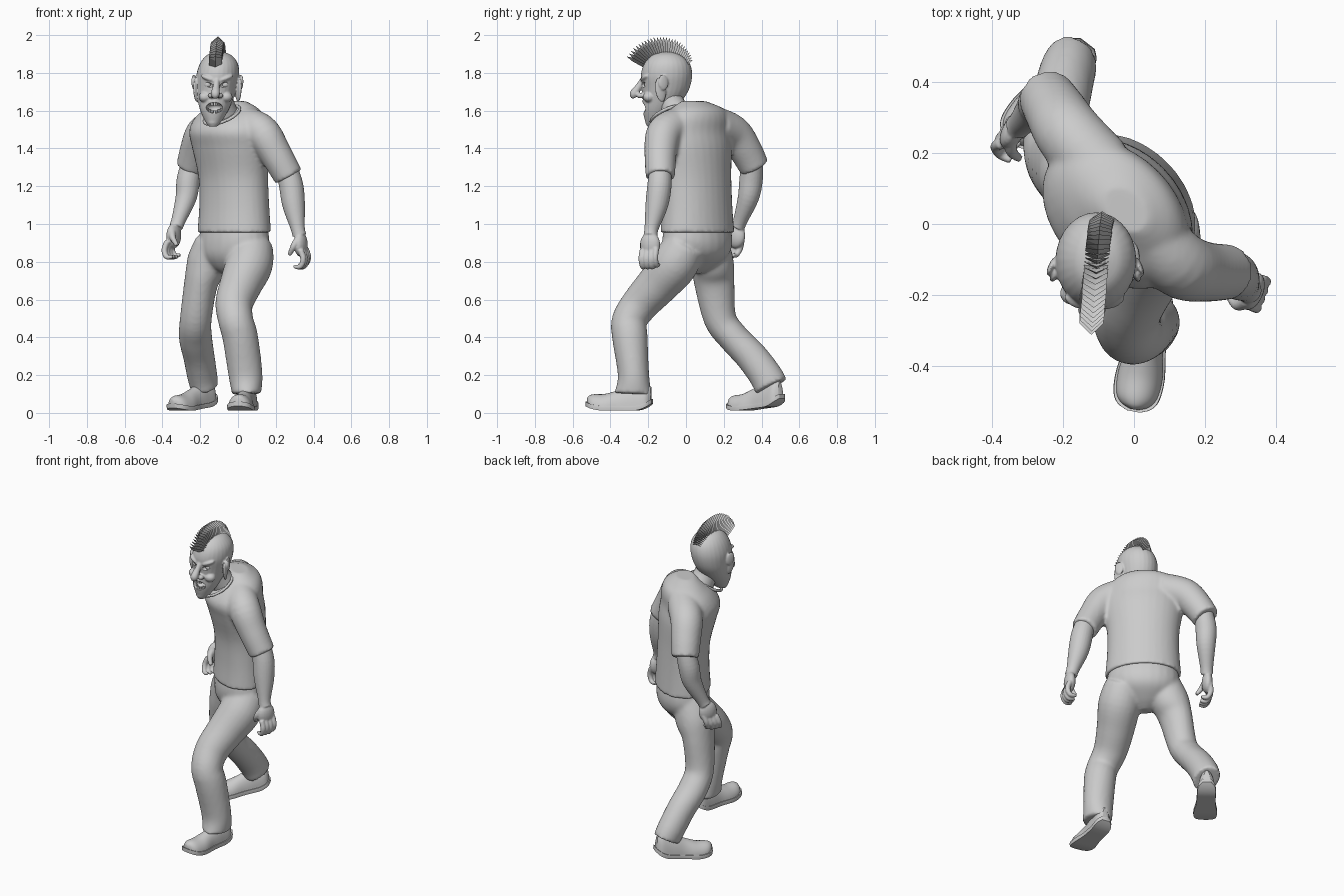
import bpy, bmesh, math
from mathutils import Vector as V, Matrix as M, Euler

if "Cube" in bpy.data.objects:
    bpy.data.objects.remove(bpy.data.objects["Cube"])

YAW = -math.pi / 4          # torso is twisted towards -x


def loft(bm, rings, yaw=None, n=24, steps=5):
    """Closed skin through elliptic rings (x,y,z,a,b); yaw set = horizontal rings."""
    R = [r if len(r) == 5 else (*r, r[3]) for r in rings]
    P = [R[0]] + R + [R[-1]]
    pts = []
    for i in range(1, len(P) - 2):
        for s in range(steps):
            t = s / steps
            pts.append([0.5 * (2 * b + (c - a) * t + (2 * a - 5 * b + 4 * c - d) * t * t
                               + (3 * b - a - 3 * c + d) * t ** 3)
                        for a, b, c, d in zip(P[i - 1], P[i], P[i + 1], P[i + 2])])
    pts.append(list(R[-1]))
    loops = []
    for i, p in enumerate(pts):
        if yaw is None:
            t = (V(pts[min(i + 1, len(pts) - 1)][:3]) - V(pts[max(i - 1, 0)][:3])).normalized()
            v = t.cross(V((1, 0, 0))).normalized()
            u = v.cross(t)
        else:
            u = V((math.cos(yaw), math.sin(yaw), 0))
            v = V((-u.y, u.x, 0))
        loops.append([bm.verts.new(V(p[:3]) + u * p[3] * math.cos(k * math.tau / n)
                                   + v * p[4] * math.sin(k * math.tau / n)) for k in range(n)])
    for A, B in zip(loops, loops[1:]):
        for k in range(n):
            bm.faces.new((A[k], A[(k + 1) % n], B[(k + 1) % n], B[k]))
    bm.faces.new(loops[0][::-1])
    bm.faces.new(loops[-1])


def ball(bm, c, r, rot=(0, 0, 0)):
    bmesh.ops.create_uvsphere(bm, u_segments=20, v_segments=12, radius=1,
                              matrix=M.LocRotScale(V(c), Euler(rot), V(r)))


def finish(bm, name, voxel=0, smooth=0, flat=False):
    bmesh.ops.recalc_face_normals(bm, faces=bm.faces)
    me = bpy.data.meshes.new(name)
    bm.to_mesh(me)
    bm.free()
    ob = bpy.data.objects.new(name, me)
    bpy.context.collection.objects.link(ob)
    if voxel:
        m = ob.modifiers.new("fuse", 'REMESH')
        m.mode, m.voxel_size, m.use_smooth_shade = 'VOXEL', voxel, True
    if smooth:
        m = ob.modifiers.new("soften", 'SMOOTH')
        m.factor, m.iterations = 0.5, smooth
    if not flat:
        bpy.context.view_layer.objects.active = ob
        ob.select_set(True)
        bpy.ops.object.shade_smooth_by_angle(angle=math.radians(45))
        ob.select_set(False)
    return ob


# trousers: pelvis and two striding legs
bm = bmesh.new()
loft(bm, [(-.02, .06, .985, .203, .145), (-.02, .06, .9, .213, .155), (-.03, .06, .83, .18, .14),
          (-.045, .05, .77, .1, .085), (-.05, .04, .735, .03, .03)], YAW)
loft(bm, [(.075, .0, .89, .11), (.06, -.06, .79, .125), (.015, -.15, .68, .112), (-.02, -.24, .58, .1),
          (-.012, -.3, .49, .093), (.012, -.297, .4, .094), (.04, -.278, .2, .09, .083),
          (.045, -.28, .1, .077, .1)])
loft(bm, [(-.12, .12, .89, .11), (-.16, .14, .79, .113), (-.195, .15, .69, .09, .107),
          (-.223, .18, .5, .084, .087), (-.225, .25, .4, .088, .082), (-.207, .345, .3, .083, .085),
          (-.19, .42, .2, .08, .088), (-.178, .452, .14, .075, .09)])
finish(bm, "trousers", .011, 5)

# shirt: torso and sleeves
bm = bmesh.new()
loft(bm, [(-.02, .06, .955, .224, .162), (-.02, .06, 1.1, .213, .153), (-.025, .055, 1.25, .213, .152),
          (-.038, .038, 1.4, .235, .168), (-.05, .025, 1.49, .24, .172), (-.042, .045, 1.56, .22, .15),
          (-.03, .06, 1.61, .165, .11), (-.022, .04, 1.65, .075, .055)], YAW, 32)
loft(bm, [(.05, -.04, 1.53, .09), (.13, -.115, 1.48, .095), (.2, -.135, 1.37, .085), (.268, -.135, 1.25, .078)])
loft(bm, [(-.1, .16, 1.52, .1), (-.18, .25, 1.48, .096), (-.22, .315, 1.39, .088), (-.248, .362, 1.3, .08)])
finish(bm, "shirt", .011, 5)

# collar band
bm = bmesh.new()
q = V((-.35, -.36, .87)).to_track_quat('Z', 'Y')
ring = []
for k in range(33):
    p = V((-.085, -.09, 1.577)) + q @ V((.1 * math.cos(k * math.tau / 32), .1 * math.sin(k * math.tau / 32), 0))
    ring.append(p)
for p, r in zip(ring, ring[1:]):
    bmesh.ops.create_cone(bm, segments=8, radius1=.01, radius2=.01, depth=(r - p).length * 1.15,
                          matrix=M.Translation((p + r) / 2) @ (r - p).to_track_quat('Z', 'Y').to_matrix().to_4x4())
finish(bm, "collar", .006, 3)

# bare arms with curled hands
for name, arm, down, x0 in (
        ("left_arm", [(.25, -.135, 1.32, .055), (.28, -.14, 1.21, .064), (.295, -.155, 1.1, .06),
                      (.316, -.182, .98, .038), (.325, -.187, .94, .037)], V((.17, -.06, -1)), 1),
        ("right_arm", [(-.235, .35, 1.35, .055), (-.262, .345, 1.24, .062), (-.275, .33, 1.14, .056),
                       (-.315, .288, 1.02, .038), (-.328, .275, .985, .037)], V((-.25, -.25, -1)), -1)):
    bm = bmesh.new()
    loft(bm, arm)
    w, d = V(arm[-1][:3]), down.normalized()
    curl = V((-.93, .36, 0)) if x0 > 0 else V((.85, -.5, 0))
    side = V((.36, .93, 0)) if x0 > 0 else V((.5, .85, 0))
    ball(bm, w + d * .05, (.032, .056, .066), (0, 0, math.atan2(side.y, side.x) - math.pi / 2))
    for i in range(4):
        k = w + d * (.08 if i < 3 else .07) + side * (i - 1.5) * .026 - curl * .008
        path = [k, k + d * .048 - curl * .006, k + d * .088 + curl * .018, k + d * .088 + curl * .055]
        loft(bm, [(*p, r) for p, r in zip(path, (.016, .016, .014, .01))], n=10)
    k = w + d * .02 - side * .03
    path = [k, k + d * .04 - side * .02 + curl * .025, k + d * .085 - side * .012 + curl * .06]
    loft(bm, [(*p, r) for p, r in zip(path, (.02, .017, .011))], n=10)
    finish(bm, name, .005, 3)

# shoes: upper and sole share one outline
for name, loc, rot in (("left", (.063, -.185, .012), (0, 0, -.184)), ("right", (-.132, .508, .04), (.11, 0, -.66))):
    for part, grow, lo, hi in (("shoe", 0, .015, 1), ("sole", .006, 0, .024)):
        bm = bmesh.new()
        outline = [(0, .02, .09), (.03, .046, .125), (.1, .05, .13), (.17, .052, .105), (.24, .064, .085),
                   (.3, .06, .075), (.33, .042, .06), (.344, .012, .04)]
        loft(bm, [(0, -y - (grow if y > .2 else -grow), .015, a + grow, .3 if grow else h - .01)
                  for y, a, h in outline], n=28)
        for v in bm.verts:
            v.co.z = min(max(v.co.z, lo), hi) + 2 * max(0, -v.co.y - .24) ** 2 + 4 * max(0, v.co.y + .09) ** 2
        bm.transform(M.LocRotScale(V(loc), Euler(rot), V((1, 1, 1))))
        finish(bm, name + "_" + part)

# neck
bm = bmesh.new()
loft(bm, [(-.065, -.03, 1.55, .085), (-.088, -.075, 1.63, .07), (-.105, -.1, 1.72, .07)])
finish(bm, "neck")

# head with brow, cheeks, nose and lips fused in
bm = bmesh.new()
loft(bm, [(-.132, -.185, 1.515, .02), (-.13, -.17, 1.54, .042, .045), (-.126, -.147, 1.6, .074, .082),
          (-.12, -.122, 1.66, .094, .107), (-.114, -.107, 1.72, .106, .126), (-.107, -.103, 1.79, .113, .136),
          (-.101, -.1, 1.85, .1, .12), (-.1, -.1, 1.893, .066, .08), (-.1, -.1, 1.912, .02, .025)], 0, 28)
loft(bm, [(-.112, -.228, 1.765, .014), (-.116, -.252, 1.725, .018), (-.12, -.275, 1.688, .024),
          (-.121, -.27, 1.668, .014)], n=12)
for s in (-1, 1):
    ball(bm, (-.119 + s * .022, -.242, 1.68), (.018, .02, .015))
    ball(bm, (-.111 + s * .046, -.216, 1.772), (.044, .022, .014), (0, -s * .35, s * .35))
    ball(bm, (-.119 + s * .056, -.196, 1.672), (.034, .032, .028))
    ball(bm, (-.109 + s * .112, -.135, 1.71), (.012, .03, .066), (.15, 0, s * .4))
    ball(bm, (-.109 + s * .124, -.12, 1.75), (.009, .028, .042), (.15, 0, s * .4))
for k in range(16):
    c, z = math.cos(k * math.tau / 16), math.sin(k * math.tau / 16)
    ball(bm, (-.125 + .054 * c, -.222 + .035 * c * c + .012 * (z < 0), 1.61 + .036 * z + .018 * c * c),
         (.011, .012, .009))
ball(bm, (-.132, -.192, 1.54), (.03, .024, .022))
head = finish(bm, "head", .005, 3)

# hollow mouth and eye sockets
bm = bmesh.new()
ball(bm, (-.125, -.225, 1.615), (.045, .05, .028))
for s in (-1, 1):
    ball(bm, (-.114 + s * .046, -.232, 1.738), (.026, .024, .014), (0, -s * .3, 0))
cut = finish(bm, "face_cutter")
cut.hide_render = True
cut.hide_set(True)
m = head.modifiers.new("hollows", 'BOOLEAN')
m.operation, m.object = 'DIFFERENCE', cut

# eyeballs and two rows of teeth
bm = bmesh.new()
for s in (-1, 1):
    ball(bm, (-.114 + s * .046, -.199, 1.738), (.021, .021, .021))
finish(bm, "eyes")
bm = bmesh.new()
for z, h in ((1.634, .018), (1.594, .013)):
    for i in range(-3, 4):
        bmesh.ops.create_cube(bm, size=1, matrix=M.LocRotScale(
            V((-.125 + i * .0115, -.217 + .0025 * i * i, z + .0015 * i * i)), Euler((0, 0, i * .2)), V((.01, .008, h))))
finish(bm, "teeth", flat=True)

# crest of hair: fan of folded pointed plates
bm = bmesh.new()
N = 28
for i in range(N):
    t = i / (N - 1)
    ang = math.radians(151 - 121 * t)
    out = V((0, math.cos(ang), math.sin(ang)))
    fwd = V((0, -out.z, out.y))
    c = V((-.12 + .03 * t, -.1, 1.78))
    tip = .238 - .03 * t - .045 * t * t
    prof = [(-.034, 0), (0, .018), (.034, 0), (0, .004)]
    rows = [[bm.verts.new(c + out * r + V((x, 0, 0)) + fwd * f) for x, f in prof] for r in (.1, tip - .032)]
    top = bm.verts.new(c + out * tip + fwd * .01)
    for k in range(4):
        j = (k + 1) % 4
        bm.faces.new((rows[0][k], rows[0][j], rows[1][j], rows[1][k]))
        bm.faces.new((rows[1][k], rows[1][j], top))
    bm.faces.new(rows[0][::-1])
finish(bm, "hair_crest", flat=True)
